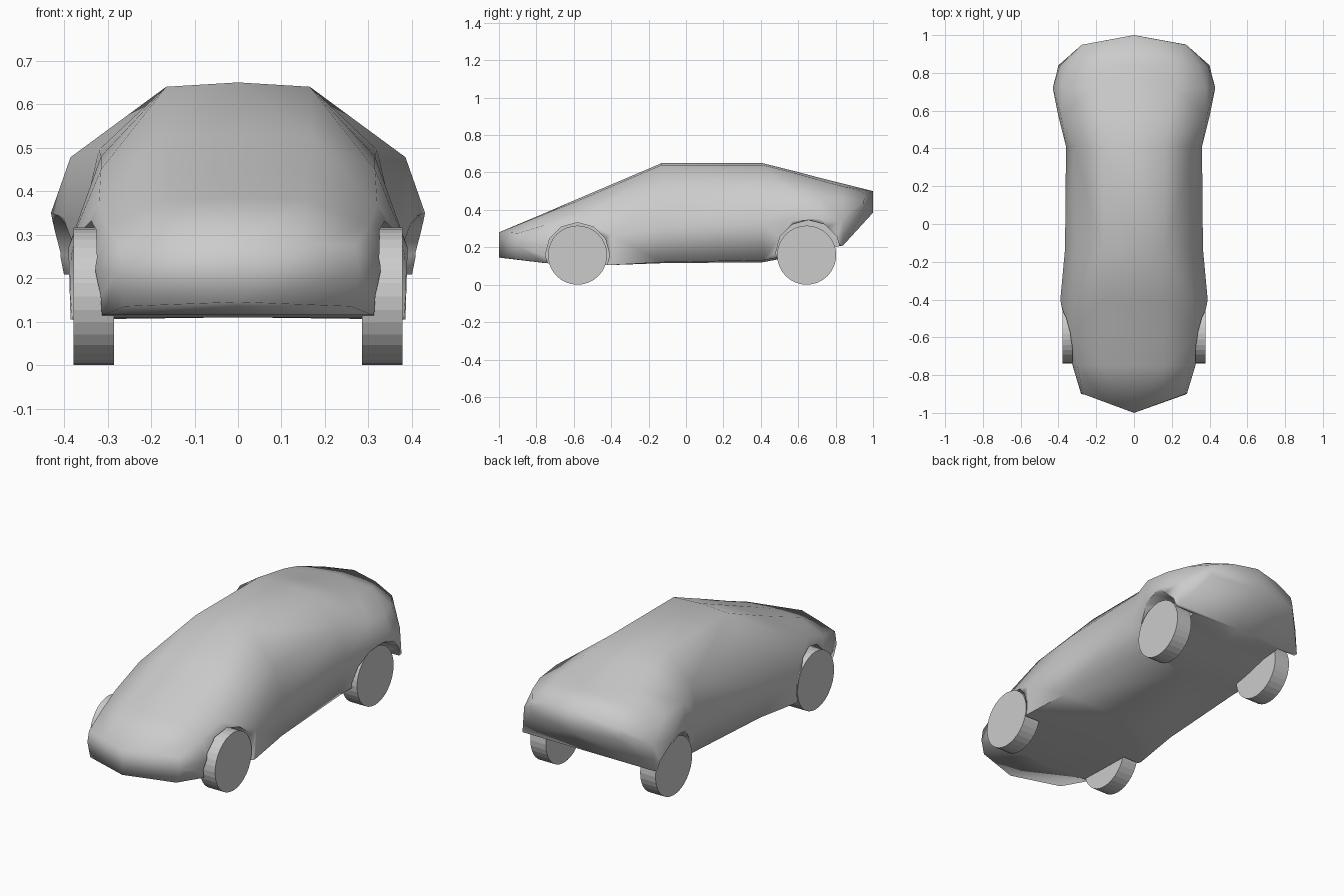
import bpy, bmesh, math
from mathutils import Matrix

cube = bpy.data.objects.get("Cube")
if cube:
    bpy.data.objects.remove(cube, do_unlink=True)

grey = bpy.data.materials.new("plain_grey")
grey.use_nodes = True
grey.diffuse_color = (0.6, 0.6, 0.6, 1)
grey.node_tree.nodes["Principled BSDF"].inputs["Base Color"].default_value = (0.6, 0.6, 0.6, 1)


def make_object(name, bm):
    bmesh.ops.recalc_face_normals(bm, faces=bm.faces)
    mesh = bpy.data.meshes.new(name)
    bm.to_mesh(mesh)
    bm.free()
    mesh.materials.append(grey)
    obj = bpy.data.objects.new(name, mesh)
    bpy.context.collection.objects.link(obj)
    return obj


def select_only(obj):
    bpy.ops.object.select_all(action='DESELECT')
    obj.select_set(True)
    bpy.context.view_layer.objects.active = obj


def cylinder(name, x_in, x_out, y, z, radius, sides):
    """Cylinder lying along x."""
    bm = bmesh.new()
    place = Matrix.Translation(((x_in + x_out) / 2, y, z)) @ Matrix.Rotation(math.pi / 2, 4, 'Y')
    bmesh.ops.create_cone(bm, cap_ends=True, segments=sides, radius1=radius, radius2=radius,
                          depth=abs(x_out - x_in), matrix=place)
    return make_object(name, bm)


def bulge(p, q):
    """Distance of an edge's middle from the long axis of the body."""
    mid = (p.co + q.co) / 2
    return math.hypot(mid.x, mid.z - .33)


# Body cross-sections: centre y, edge y, top z, shoulder, belt, side, sill, bottom z
sections = [
    (-1, -.9, .28, (.15, .28), (.27, .275), (.28, .21), (.26, .135), .145),
    (-.75, -.75, .385, (.16, .38), (.30, .32), (.325, .22), (.31, .115), .115),
    (-.6, -.6, .45, (.16, .44), (.32, .37), (.355, .27), (.35, .11), .11),
    (-.4, -.4, .535, (.17, .525), (.315, .45), (.39, .27), (.385, .105), .11),
    (-.13, -.13, .65, (.165, .64), (.315, .48), (.365, .3), (.355, .12), .115),
    (.41, .41, .65, (.165, .64), (.32, .495), (.36, .33), (.33, .13), .12),
    (.57, .57, .61, (.19, .6), (.385, .478), (.4, .34), (.365, .16), .15),
    (.72, .72, .57, (.22, .557), (.38, .465), (.43, .35), (.4, .2), .185),
    (.84, .84, .54, (.22, .525), (.34, .46), (.39, .35), (.4, .21), .21),
    (1, .95, .5, (.15, .488), (.265, .45), (.275, .42), (.27, .385), .385),
]

# Loft the body shell, splitting each panel so it bulges outwards
bm = bmesh.new()
rings = []
for yc, ye, top, *sides, bottom in sections:
    loop = [(0, top), *sides, (0, bottom)] + [(-x, z) for x, z in reversed(sides)]
    rings.append([bm.verts.new((x, yc + (ye - yc) * min(1, abs(x) / .27), z)) for x, z in loop])
n = len(rings[0])
for a, b in zip(rings, rings[1:]):
    for i in range(n):
        j = (i + 1) % n
        if bulge(a[i], b[j]) > bulge(a[j], b[i]):
            bm.faces.new((a[i], a[j], b[j]))
            bm.faces.new((a[i], b[j], b[i]))
        else:
            bm.faces.new((a[i], a[j], b[i]))
            bm.faces.new((a[j], b[j], b[i]))
# Nose and tail panels, creased down the middle
for ring in (rings[0], rings[-1]):
    bm.faces.new(ring[:n // 2 + 1])
    bm.faces.new(ring[n // 2:] + ring[:1])
body = make_object("car_body", bm)

# Cut the wheel arches
for y, z, radius in ((-.58, .16, .172), (.655, .17, .175)):
    for side in (-1, 1):
        cutter = cylinder("arch_cutter", side * .285, side * .6, y, z, radius, 12)
        cutter.hide_render = True
        select_only(body)
        cut = body.modifiers.new("arch", 'BOOLEAN')
        cut.operation = 'DIFFERENCE'
        cut.solver = 'EXACT'
        cut.object = cutter
        bpy.ops.object.modifier_apply(modifier=cut.name)
        bpy.data.objects.remove(cutter, do_unlink=True)
select_only(body)
bpy.ops.object.shade_smooth_by_angle(angle=math.radians(85))

# Wheels
for end, y in (("front", -.58), ("rear", .645)):
    for side_name, side in (("left", 1), ("right", -1)):
        cylinder(f"{end}_{side_name}_wheel", side * .285, side * .378, y, .158, .158, 32)
